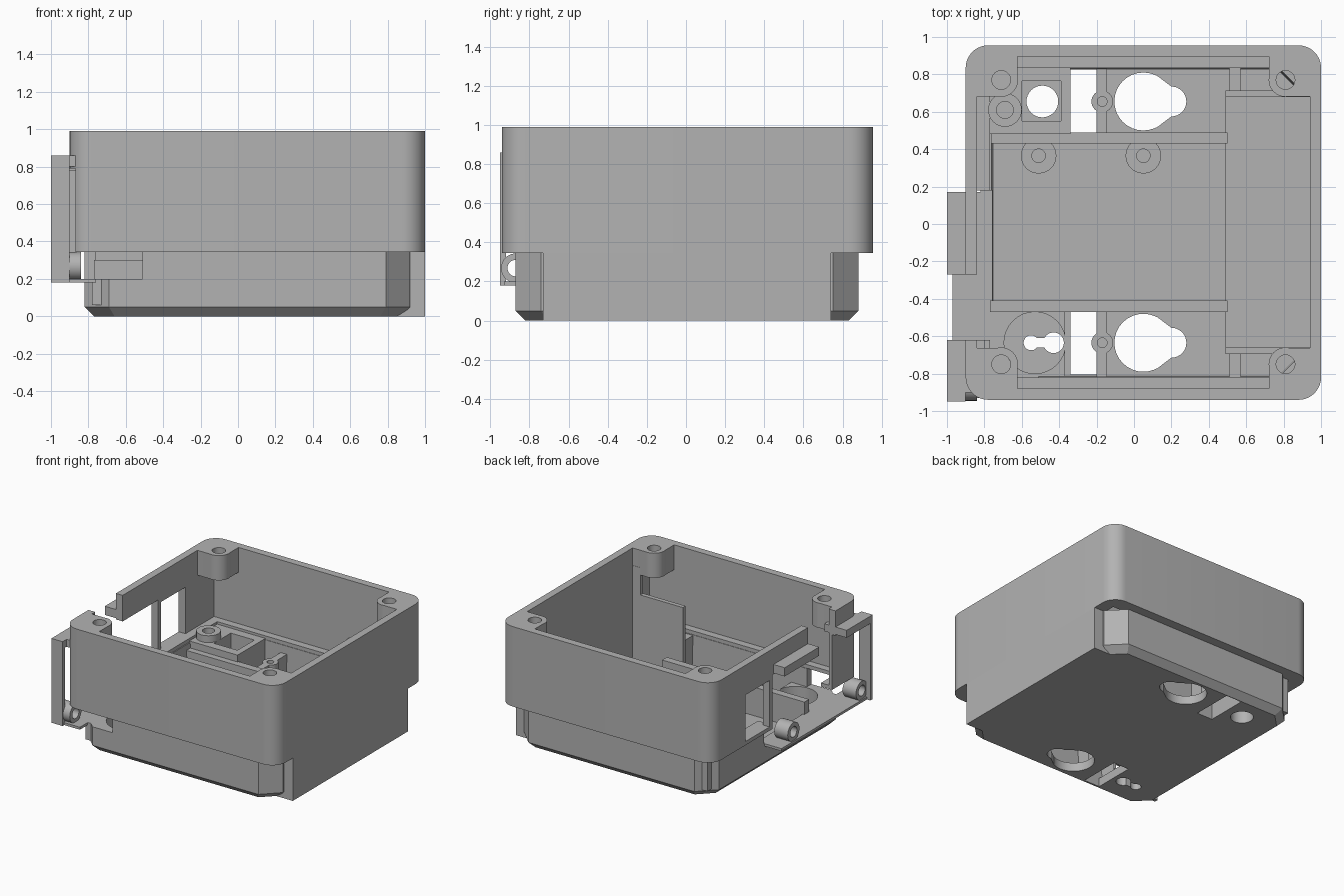
import bpy, bmesh, math

if "Cube" in bpy.data.objects:
    bpy.data.objects.remove(bpy.data.objects["Cube"], do_unlink=True)

grey = bpy.data.materials.new("plain grey")
grey.use_nodes = True
grey.diffuse_color = (0.45, 0.45, 0.45, 1)
grey.node_tree.nodes["Principled BSDF"].inputs["Base Color"].default_value = grey.diffuse_color

MID = 0.01  # y of the mirror plane shared by the paired features


def loft(name, rings):
    """Solid through stacked outlines; each ring is (points, z)."""
    bm = bmesh.new()
    loops = [[bm.verts.new((x, y, z)) for x, y in pts] for pts, z in rings]
    n = len(loops[0])
    bm.faces.new(loops[0][::-1])
    bm.faces.new(loops[-1])
    for a, b in zip(loops, loops[1:]):
        for i in range(n):
            j = (i + 1) % n
            bm.faces.new((a[i], a[j], b[j], b[i]))
    bmesh.ops.recalc_face_normals(bm, faces=bm.faces)
    mesh = bpy.data.meshes.new(name)
    bm.to_mesh(mesh)
    bm.free()
    mesh.materials.append(grey)
    ob = bpy.data.objects.new(name, mesh)
    bpy.context.collection.objects.link(ob)
    return ob


def box(name, x0, x1, y0, y1, z0, z1):
    x0, x1 = sorted((x0, x1))
    y0, y1 = sorted((y0, y1))
    pts = [(x0, y0), (x1, y0), (x1, y1), (x0, y1)]
    return loft(name, [(pts, z0), (pts, z1)])


def cyl(name, x, y, r, z0, z1, n=32):
    pts = [(x + r * math.cos(i * math.tau / n), y + r * math.sin(i * math.tau / n)) for i in range(n)]
    return loft(name, [(pts, z0), (pts, z1)])


def combine(ob, tool, op="DIFFERENCE"):
    """Apply a boolean and drop the tool."""
    mod = ob.modifiers.new("bool", "BOOLEAN")
    mod.operation, mod.solver, mod.object = op, "EXACT", tool
    deps = bpy.context.evaluated_depsgraph_get()
    mesh = bpy.data.meshes.new_from_object(ob.evaluated_get(deps))
    ob.modifiers.clear()
    ob.data = mesh
    bpy.data.objects.remove(tool, do_unlink=True)


def cut(ob, *b):
    combine(ob, box("cutter", *b))


def drill(ob, *c):
    combine(ob, cyl("cutter", *c))


def chamfered(x0, x1, y0, y1, c):
    return [(x0 + c, y0), (x1 - c, y0), (x1, y0 + c), (x1, y1 - c),
            (x1 - c, y1), (x0 + c, y1), (x0, y1 - c), (x0, y0 + c)]


def rounded(x0, x1, y0, y1, r, n=10):
    pts = []
    for k, (cx, cy) in enumerate([(x1 - r, y1 - r), (x0 + r, y1 - r), (x0 + r, y0 + r), (x1 - r, y0 + r)]):
        for i in range(n + 1):
            a = (k + i / n) * math.pi / 2
            pts.append((cx + r * math.cos(a), cy + r * math.sin(a)))
    return pts


# Upper shell: rounded walls with an open top and a ledge at the bottom
outline = rounded(-0.9, 1, -0.94, 0.955, 0.12)
upper = loft("upper_shell", [(outline, 0.345), (outline, 0.99)])
cut(upper, -0.84, 0.94, -0.88, 0.895, 0.375, 1.2)
cut(upper, -0.77, 0.9, -0.82, 0.835, 0.2, 0.5)
cut(upper, 0.49, 0.94, -0.66, 0.68, 0.2, 0.5)
# Side door opening, window and door pocket
cut(upper, -1.1, -0.77, -0.62, 0.18, 0.2, 0.78)
cut(upper, -1.1, -0.77, -0.62, -0.27, 0.2, 1.2)
cut(upper, -1.1, -0.8, 0.22, 0.53, 0.375, 0.75)
cut(upper, -1.1, -0.87, -1.1, -0.6, 0.2, 0.79)

# Lower tray: chamfered corners and bottom edge, with a square end slab
lower = loft("lower_tray", [
    (chamfered(-0.77, 0.87, -0.82, 0.83, 0.11), 0),
    (chamfered(-0.82, 0.92, -0.87, 0.88, 0.13), 0.05),
    (chamfered(-0.82, 0.92, -0.87, 0.88, 0.13), 0.345)])
combine(lower, box("end_slab", 0.7, 1, -0.73, 0.74, 0, 0.345), "UNION")
combine(lower, loft("cutter", [
    (chamfered(-0.75, 0.87, -0.81, 0.825, 0.1), 0.07),
    (chamfered(-0.77, 0.88, -0.82, 0.835, 0.1), 0.5)]))
cut(lower, 0.49, 0.94, -0.66, 0.68, 0.04, 0.5)
cut(lower, -1, -0.7, -0.95, 0.18, 0.2, 0.5)
cut(lower, -1, -0.51, -0.95, -0.75, 0.2, 0.5)

# Raised corner platforms inside the tray
front_platform = box("front_platform", -0.78, -0.37, -0.83, -0.46, 0.06, 0.2)
drill(front_platform, -0.53, -0.635, 0.165, 0.0, 0.4)
back_platform = box("back_platform", -0.78, -0.34, 0.48, 0.84, 0.06, 0.355)
cut(back_platform, -0.6, -0.39, 0.55, 0.765, 0.12, 0.5)
drill(back_platform, -0.49, 0.655, 0.085, -0.1, 0.5)
drill(lower, -0.49, 0.655, 0.085, -0.1, 0.3)
for x, r in ((-0.43, 0.055), (-0.55, 0.04)):
    drill(lower, x, -0.635, r, -0.1, 0.3)
cut(lower, -0.55, -0.43, -0.66, -0.61, -0.1, 0.3)

# Features repeated at the front and back of the tray
for side, s in (("front", -1), ("back", 1)):
    yc = MID + s * 0.645
    # Keyhole and slot through the floor
    drill(lower, 0.05, yc, 0.155, -0.1, 0.3)
    drill(lower, 0.2, yc, 0.08, -0.1, 0.3)
    combine(lower, loft("cutter", [
        ([(0.12, yc - 0.14), (0.2, yc - 0.08), (0.2, yc + 0.08), (0.12, yc + 0.14)], z) for z in (-0.1, 0.3)]))
    cut(lower, -0.34, -0.2, MID + s * 0.48, MID + s * 0.815, -0.1, 0.3)
    # Rails, cross rib and screw post
    box(side + "_rail", -0.77, 0.5, MID + s * 0.42, MID + s * 0.48, 0.05, 0.3)
    rib = box(side + "_cross_rib", -0.2, -0.145, MID + s * 0.47, MID + s * 0.825, 0.05, 0.28)
    combine(rib, cyl("post", -0.17, yc, 0.058, 0.05, 0.28), "UNION")
    drill(rib, -0.17, yc, 0.026, 0.1, 0.4)
    # Stepped bay partition with its brace
    ya, yb = MID + s * 0.67, MID + s * 0.705
    box(side + "_partition", 0.49, 0.945, ya, yb, 0.05, 0.63)
    box(side + "_partition_step", 0.87, 0.945, ya, yb, 0.6, 0.85)
    box(side + "_brace", 0.51, 0.57, yb, MID + s * 0.83, 0.05, 0.34)
    # Hanging corner screw bosses, filled out to the walls
    for end, cx, wx, e in (("right", -0.71, -0.86, -1), ("left", 0.81, 0.96, 1)):
        cy, wy = MID + s * 0.76, MID + s * 0.9
        boss = cyl(side + "_" + end + "_boss", cx, cy, 0.09, 0.79, 0.99)
        combine(boss, box("fill", cx - e * 0.088, wx, cy, wy, 0.79, 0.99), "UNION")
        combine(boss, box("fill", cx, wx, cy - s * 0.088, cy + s * 0.05, 0.79, 0.99), "UNION")
        drill(boss, cx, cy, 0.05, 0.7, 1.1)

# Floor standoffs
for name, x in (("right_standoff", -0.51), ("middle_standoff", 0.05)):
    standoff = cyl(name, x, 0.365, 0.095, 0.05, 0.14)
    drill(standoff, x, 0.365, 0.036, 0.08, 0.3)
ring = cyl("corner_standoff", -0.69, 0.61, 0.09, 0.3, 0.41)
drill(ring, -0.69, 0.61, 0.045, 0.36, 0.5)

# Door frame on the right side: upper bars, end plate, sill and window post
box("upper_door_bar", -1, -0.85, -0.27, 0.17, 0.79, 0.86)
box("front_door_bar", -1, -0.9, -0.95, -0.62, 0.8, 0.86)
box("door_bar_link", -0.91, -0.8, -0.9, -0.62, 0.8, 0.86)
box("door_end_plate", -1, -0.9, -0.95, -0.92, 0.18, 0.86)
box("door_sill", -0.97, -0.76, -0.93, 0.17, 0.18, 0.2)

# Hinge tubes, axis along x
for name, y in (("front_hinge", -0.87), ("middle_hinge", 0.0)):
    tube = cyl(name, 0, 0, 0.075, -0.06, 0.06)
    drill(tube, 0, 0, 0.042, -0.2, 0.2)
    tube.rotation_euler = (0, math.pi / 2, 0)
    tube.location = (-0.9, y, 0.268)

# Smooth round walls, keep hard edges
for ob in bpy.context.collection.objects:
    if ob.type == "MESH":
        bpy.ops.object.select_all(action="DESELECT")
        ob.select_set(True)
        bpy.context.view_layer.objects.active = ob
        bpy.ops.object.shade_smooth_by_angle(angle=math.radians(30))
